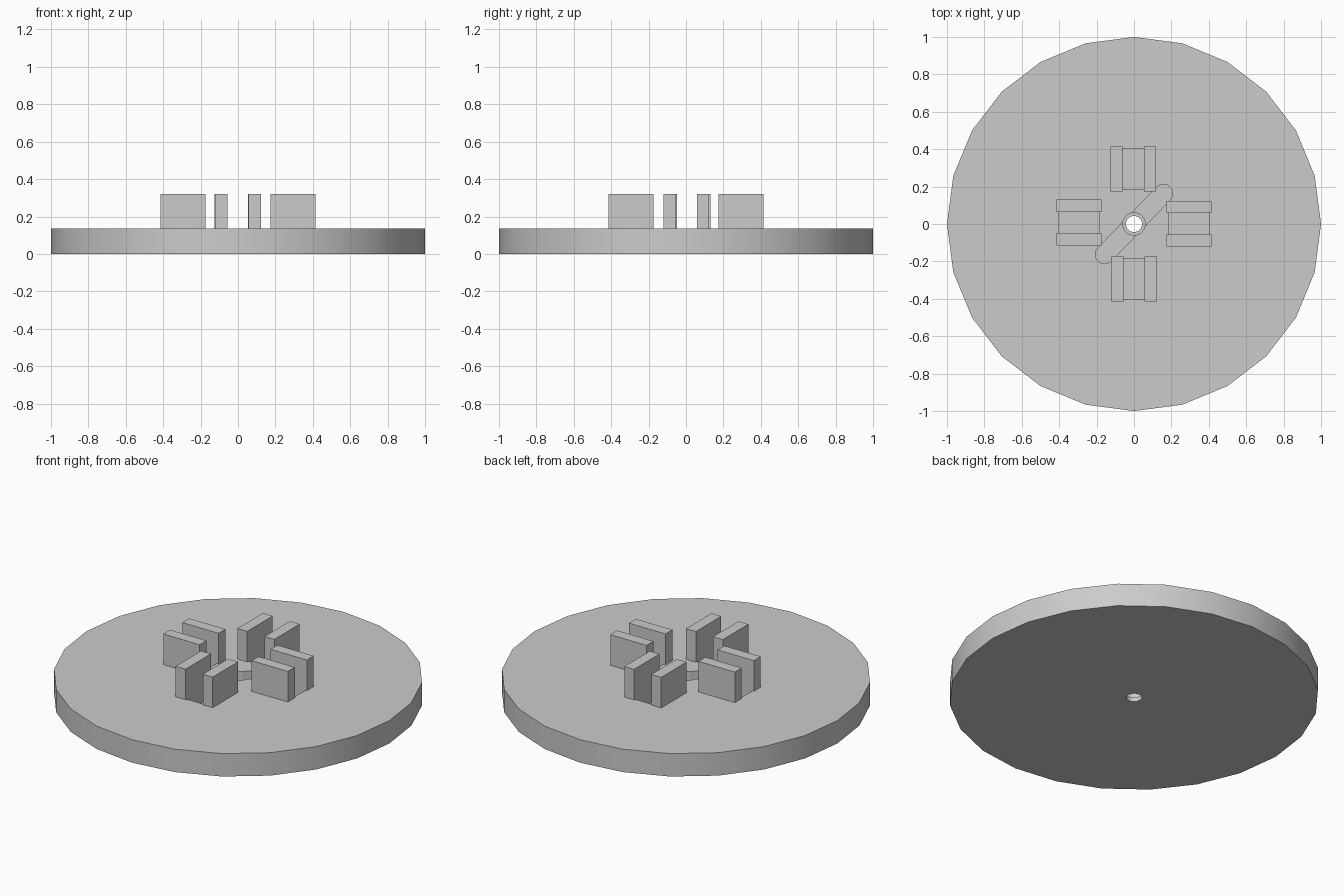
import bpy, bmesh
from math import cos, sin, pi, radians
from mathutils import Matrix

cube = bpy.data.objects.get("Cube")
if cube:
    bpy.data.objects.remove(cube, do_unlink=True)

grey = bpy.data.materials.new("light grey")
grey.use_nodes = True
grey.diffuse_color = (0.6, 0.6, 0.6, 1)
grey.node_tree.nodes["Principled BSDF"].inputs["Base Color"].default_value = grey.diffuse_color

DISC_TOP, PLATE_TOP, POCKET_FLOOR = 0.137, 0.32, 0.06


def prism(name, outline, z0, z1, turn=0):
    """Extrude a flat outline from z0 to z1, turned about the z axis."""
    bm = bmesh.new()
    face = bm.faces.new([bm.verts.new((x, y, z0)) for x, y in outline])
    up = bmesh.ops.extrude_face_region(bm, geom=[face])["geom"]
    bmesh.ops.translate(bm, vec=(0, 0, z1 - z0),
                        verts=[v for v in up if isinstance(v, bmesh.types.BMVert)])
    bmesh.ops.recalc_face_normals(bm, faces=bm.faces)
    bmesh.ops.transform(bm, matrix=Matrix.Rotation(turn, 4, "Z"), verts=bm.verts)
    mesh = bpy.data.meshes.new(name)
    bm.to_mesh(mesh)
    bm.free()
    mesh.materials.append(grey)
    obj = bpy.data.objects.new(name, mesh)
    bpy.context.collection.objects.link(obj)
    return obj


def arc(radius, steps, start=0, sweep=2 * pi, cx=0):
    return [(cx + radius * cos(start + sweep * i / steps),
             radius * sin(start + sweep * i / steps)) for i in range(steps)]


def rect(x0, x1, y0, y1):
    return [(x0, y0), (x1, y0), (x1, y1), (x0, y1)]


def select(obj):
    bpy.ops.object.select_all(action="DESELECT")
    obj.select_set(True)
    bpy.context.view_layer.objects.active = obj


def cut(obj, cutter):
    select(obj)
    mod = obj.modifiers.new("cut", "BOOLEAN")
    mod.operation, mod.solver, mod.object = "DIFFERENCE", "EXACT", cutter
    bpy.ops.object.modifier_apply(modifier=mod.name)
    bpy.data.objects.remove(cutter, do_unlink=True)


# Round base
base = prism("base_disc", arc(1, 24), 0, DISC_TOP)

# Four pairs of upright plates, each with a sunk pocket between them
sides = {"left": (0, 0.002), "back": (90, 0.004), "right": (180, -0.008), "front": (270, 0)}
for side, (angle, shift) in sides.items():
    turn = radians(angle)
    for sign, label in ((1, "a"), (-1, "b")):
        y0, y1 = sorted((shift + sign * 0.057, shift + sign * 0.122))
        prism(f"{side}_plate_{label}", rect(0.174, 0.414, y0, y1), DISC_TOP, PLATE_TOP, turn)
    cut(base, prism("pocket_cutter", rect(0.185, 0.405, shift - 0.057, shift + 0.057),
                    POCKET_FLOOR, 0.2, turn))

# Diagonal slot with rounded ends
half = 0.226
slot = arc(0.05, 12, -pi / 2, pi, half) + [(half, 0.05)]
slot += [(-x, -y) for x, y in slot]
cut(base, prism("slot_cutter", slot, POCKET_FLOOR, 0.2, radians(46)))

# Stepped hole through the middle
cut(base, prism("counterbore_cutter", arc(0.06, 24), 0.025, 0.2))
cut(base, prism("hole_cutter", arc(0.043, 24), -0.1, 0.2))

select(base)
bpy.ops.object.shade_smooth_by_angle(angle=radians(30))
